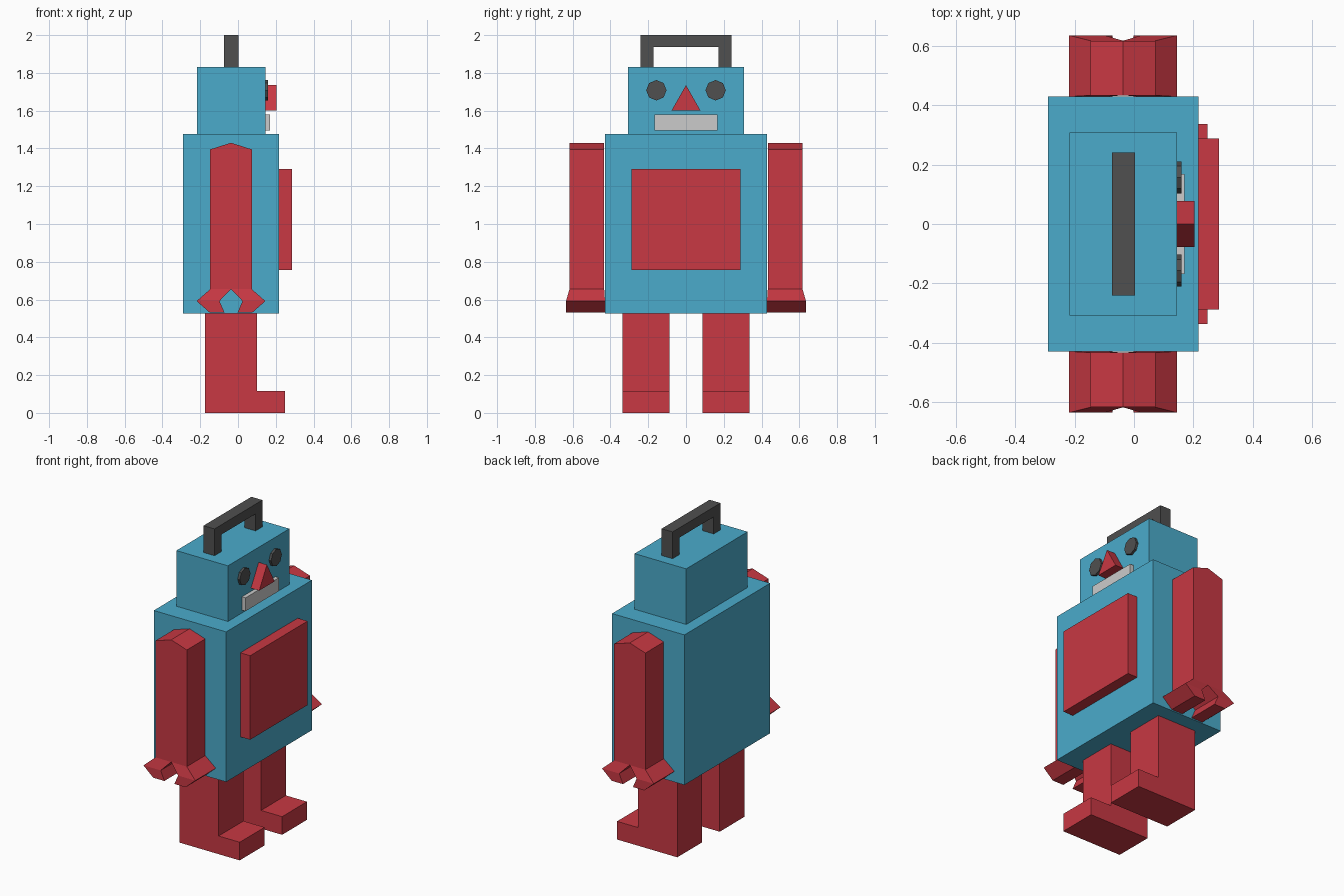
import bpy, bmesh, math
from mathutils import Vector

if "Cube" in bpy.data.objects:
    bpy.data.objects.remove(bpy.data.objects["Cube"])


def material(name, rgb):
    m = bpy.data.materials.new(name)
    m.diffuse_color = (*rgb, 1)
    m.use_nodes = True
    m.node_tree.nodes["Principled BSDF"].inputs["Base Color"].default_value = m.diffuse_color
    return m


BLUE = material("blue", (0.07, 0.41, 0.60))
RED = material("red", (0.58, 0.04, 0.056))
DARK = material("dark", (0.08, 0.08, 0.08))


def finish(bm, name, mat):
    bmesh.ops.recalc_face_normals(bm, faces=bm.faces[:])
    me = bpy.data.meshes.new(name)
    bm.to_mesh(me)
    bm.free()
    ob = bpy.data.objects.new(name, me)
    bpy.context.collection.objects.link(ob)
    if mat:
        me.materials.append(mat)
    return ob


def loft(name, rings, mat=None):
    """Skin matching closed rings of points and cap both ends."""
    bm = bmesh.new()
    vs = [[bm.verts.new(p) for p in r] for r in rings]
    n = len(vs[0])
    for a, b in zip(vs, vs[1:]):
        for i in range(n):
            j = (i + 1) % n
            bm.faces.new((a[i], a[j], b[j], b[i]))
    bm.faces.new(vs[0])
    bm.faces.new(vs[-1])
    return finish(bm, name, mat)


def rect(x0, x1, y0, y1, z):
    return [(x0, y0, z), (x1, y0, z), (x1, y1, z), (x0, y1, z)]


def box(name, x0, x1, y0, y1, z0, z1, mat=None):
    return loft(name, [rect(x0, x1, y0, y1, z) for z in (z0, z1)], mat)


def extrude_x(name, yz, x0, x1, mat):
    return loft(name, [[(x, y, z) for y, z in yz] for x in (x0, x1)], mat)


def extrude_y(name, xz, y0, y1, mat):
    return loft(name, [[(x, y, z) for x, z in xz] for y in (y0, y1)], mat)


# Torso, head, chest panel and mouth
box("torso", -0.29, 0.218, -0.43, 0.43, 0.525, 1.477, BLUE)
box("head", -0.217, 0.145, -0.308, 0.308, 1.477, 1.83, BLUE)
box("chest_panel", 0.218, 0.287, -0.288, 0.288, 0.757, 1.29, RED)
box("mouth", 0.145, 0.17, -0.168, 0.168, 1.495, 1.58)

# Carrying handle
extrude_x("handle", [(-0.24, 1.83), (-0.24, 2.0), (0.24, 2.0), (0.24, 1.83),
                     (0.172, 1.83), (0.172, 1.938), (-0.172, 1.938), (-0.172, 1.83)],
          -0.074, 0.003, DARK)

# Nose wedge
extrude_x("nose", [(-0.077, 1.60), (0.077, 1.60), (0, 1.735)], 0.145, 0.203, RED)

ARM_X, ARM_Y = -0.037, 0.525
for s, side in ((-1, "right"), (1, "left")):
    # Eight-sided eyes
    eye = [(s * 0.157 + 0.054 * math.cos(i * math.pi / 4),
            1.708 + 0.054 * math.sin(i * math.pi / 4)) for i in range(8)]
    extrude_x(side + "_eye", eye, 0.145, 0.16, DARK)

    # Arm with a ridged shoulder
    extrude_y(side + "_arm", [(ARM_X - 0.11, 0.655), (ARM_X + 0.11, 0.655), (ARM_X + 0.11, 1.395),
                              (ARM_X, 1.43), (ARM_X - 0.11, 1.395)],
              s * (ARM_Y - 0.092), s * (ARM_Y + 0.092), RED)

    # Two claw fingers below the arm: inner offset, outer offset, half width, height
    for d, end in ((-1, "back"), (1, "front")):
        rings = []
        for a, b, h, z in ((0, 0.11, 0.092, 0.655), (0.061, 0.182, 0.103, 0.592),
                           (0.035, 0.114, 0.103, 0.532)):
            yc = s * (0.532 if h > 0.1 else ARM_Y)
            rings.append(rect(ARM_X + d * a, ARM_X + d * b, yc - h, yc + h, z))
        loft(f"{side}_claw_{end}", rings, RED)

    # Leg and foot as one L-shaped profile
    extrude_y(side + "_leg", [(-0.175, 0), (0.248, 0), (0.248, 0.115), (0.1, 0.115),
                              (0.1, 0.525), (-0.175, 0.525)], s * 0.088, s * 0.337, RED)
